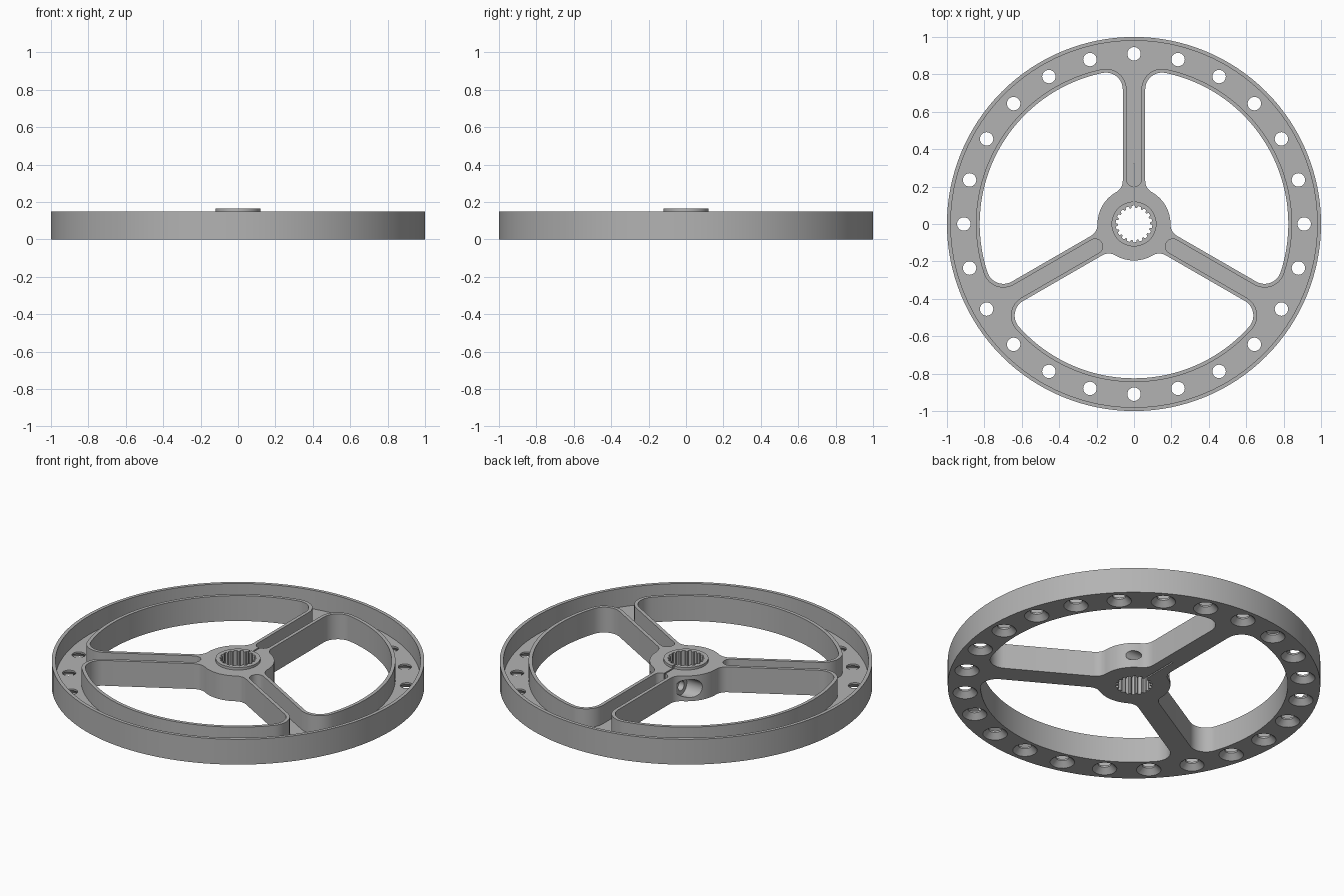
import bpy, bmesh, math
from mathutils import Matrix

HEIGHT, FLOOR, LIP = 0.15, 0.04, 0.02
HALF_SPOKE, WINDOW_R, CORNER_R = 0.06, 0.825, 0.09
HUB_R, HUB_FILLET = 0.195, 0.07

cube = bpy.data.objects.get("Cube")
if cube:
    bpy.data.objects.remove(cube, do_unlink=True)

metal = bpy.data.materials.new("grey metal")
metal.use_nodes = True
grey = (0.45, 0.45, 0.45, 1)
metal.diffuse_color = grey
metal.node_tree.nodes["Principled BSDF"].inputs["Base Color"].default_value = grey


def polar(r, angle):
    return complex(r * math.cos(angle), r * math.sin(angle))


def arc(centre, r, start, end, n=12):
    return [centre + polar(r, start + (end - start) * i / n) for i in range(n + 1)]


def prism(name, points, z0, z1):
    """Closed outline (complex points) extruded from z0 to z1."""
    bm = bmesh.new()
    face = bm.faces.new([bm.verts.new((p.real, p.imag, z0)) for p in points])
    new = bmesh.ops.extrude_face_region(bm, geom=[face])["geom"]
    bmesh.ops.translate(bm, vec=(0, 0, z1 - z0),
                        verts=[g for g in new if isinstance(g, bmesh.types.BMVert)])
    return finish(name, bm)


def cone(name, r0, r1, z0, z1, n=128, place=Matrix()):
    """Cylinder or cone along z, then moved by a matrix."""
    bm = bmesh.new()
    bmesh.ops.create_cone(bm, cap_ends=True, segments=n, radius1=r0, radius2=r1, depth=z1 - z0,
                          matrix=place @ Matrix.Translation((0, 0, (z0 + z1) / 2)))
    return finish(name, bm)


def finish(name, bm):
    bmesh.ops.recalc_face_normals(bm, faces=bm.faces)
    mesh = bpy.data.meshes.new(name)
    bm.to_mesh(mesh)
    bm.free()
    mesh.materials.append(metal)
    obj = bpy.data.objects.new(name, mesh)
    bpy.context.collection.objects.link(obj)
    return obj


def combine(obj, tool, operation="DIFFERENCE"):
    """Apply a boolean and remove the tool."""
    tool.hide_render = True
    mod = obj.modifiers.new("cut", "BOOLEAN")
    mod.operation, mod.solver, mod.object = operation, "EXACT", tool
    bpy.context.view_layer.objects.active = obj
    bpy.ops.object.modifier_apply(modifier=mod.name)
    bpy.data.objects.remove(tool, do_unlink=True)


def sector(grow, inner_end):
    """One third of an outline, running from one spoke to the next."""
    corner, radius = CORNER_R + grow, WINDOW_R + grow
    v = HALF_SPOKE - grow + corner
    centre = complex(math.sqrt((radius - corner) ** 2 - v * v), v)
    tilt = math.atan2(centre.imag, centre.real)
    half = inner_end + arc(centre, corner, -math.pi / 2, tilt)
    third = polar(1, math.tau / 3)
    rim = arc(0, radius, tilt, math.tau / 3 - tilt, 40)[1:-1]
    return half + rim + [p.conjugate() * third for p in reversed(half)]


spokes = [math.pi / 2 + k * math.tau / 3 for k in range(3)]

# Solid disc, hollowed on top except for the hub and the lips around the windows
wheel = cone("wheel", 1, 1, 0, HEIGHT)
pocket = cone("pocket", 1 - LIP, 1 - LIP, FLOOR, HEIGHT + 0.1)
end_r = HALF_SPOKE - LIP
pocket_end = arc(complex(0.24, 0), end_r, math.pi, math.pi / 2, 8)
island = [p * polar(1, a) for a in spokes for p in sector(LIP, pocket_end)[:-1]]
combine(pocket, prism("island", island, -0.1, HEIGHT + 0.2))
combine(wheel, pocket)

# Raised boss on the hub
combine(wheel, cone("boss", 0.12, 0.12, HEIGHT - 0.05, 0.165, 64), "UNION")

# Three windows, filleted where the spokes meet the hub
v = HALF_SPOKE + HUB_FILLET
fillet = complex(math.sqrt((HUB_R + HUB_FILLET) ** 2 - v * v), v)
lean = math.atan2(fillet.imag, fillet.real)
hub_end = arc(fillet, HUB_FILLET, math.pi + lean, 1.5 * math.pi, 8)
hub_arc = arc(0, HUB_R, math.tau / 3 - lean, lean, 16)[1:-1]
for a in spokes:
    outline = [p * polar(1, a) for p in sector(0, hub_end) + hub_arc]
    combine(wheel, prism("window", outline, -0.1, HEIGHT + 0.1))

# Splined bore
teeth = 18
bore = [polar(r, (i + f) * math.tau / teeth) for i in range(teeth)
        for r, f in ((0.086, 0.0), (0.086, 0.25), (0.098, 0.4), (0.098, 0.85))]
combine(wheel, prism("bore", bore, -0.1, 0.3))

# Clamping slit through the hub into the rear spoke
slit = [complex(x, y) for x, y in ((-0.004, 0.05), (0.004, 0.05), (0.004, 0.32), (-0.004, 0.32))]
combine(wheel, prism("slit", slit, -0.1, 0.3))

# Clamp screw hole across the slit, counterbored on the right
across = Matrix.Translation((0, 0.145, HEIGHT / 2)) @ Matrix.Rotation(math.pi / 2, 4, "Y")
combine(wheel, cone("screw_hole", 0.028, 0.028, -0.25, 0.25, 32, across))
combine(wheel, cone("screw_head_recess", 0.053, 0.053, -0.25, -0.07, 32, across))

# Rim holes, countersunk from below
for i in range(24):
    p = polar(0.91, i * math.tau / 24)
    at = Matrix.Translation((p.real, p.imag, 0))
    combine(wheel, cone("rim_hole", 0.036, 0.036, -0.1, 0.1, 24, at))
    combine(wheel, cone("countersink", 0.074, 0.036, -0.008, 0.03, 24, at))

# Smooth the curved walls and keep the edges crisp
bpy.ops.object.select_all(action="DESELECT")
wheel.select_set(True)
bpy.context.view_layer.objects.active = wheel
bpy.ops.object.shade_smooth_by_angle(angle=math.radians(30))
